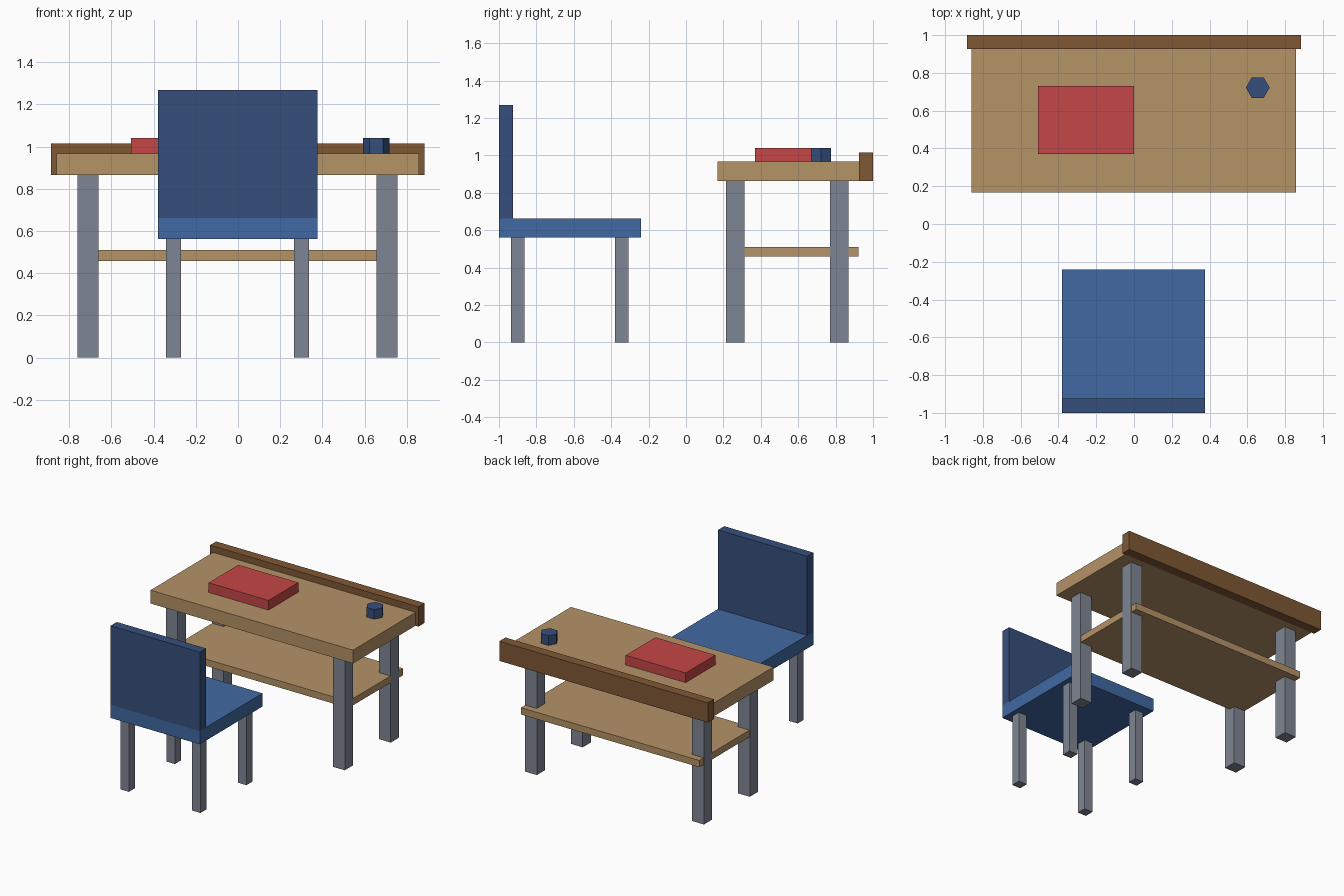
import bpy, math

if "Cube" in bpy.data.objects:
    bpy.data.objects.remove(bpy.data.objects["Cube"])


def material(name, rgb):
    """One flat colour, given as sRGB 0-255 and stored as linear."""
    m = bpy.data.materials.new(name)
    lin = [((c / 255 + 0.055) / 1.055) ** 2.4 for c in rgb]
    m.diffuse_color = (*lin, 1)
    m.use_nodes = True
    m.node_tree.nodes["Principled BSDF"].inputs["Base Color"].default_value = m.diffuse_color
    return m


wood = material("light wood", (181, 147, 103))
dark_wood = material("dark wood", (128, 88, 53))
steel = material("grey metal", (127, 134, 147))
blue = material("seat blue", (65, 105, 162))
navy = material("navy", (54, 79, 125))
red = material("book red", (197, 70, 71))


def box(name, x, y, z, mat):
    """Box from (min, max) ranges on each axis."""
    bpy.ops.mesh.primitive_cube_add(size=1, location=[sum(r) / 2 for r in (x, y, z)])
    ob = bpy.context.object
    ob.name = name
    ob.scale = [r[1] - r[0] for r in (x, y, z)]
    bpy.ops.object.transform_apply(location=False, rotation=False, scale=True)
    ob.data.materials.append(mat)
    return ob


def legs(prefix, xs, ys, width, top):
    """Four square legs standing on the floor."""
    for side, x in zip(("left", "right"), xs):
        for end, y in zip(("front", "back"), ys):
            box(f"{prefix}_{end}_{side}_leg", (x - width / 2, x + width / 2),
                (y - width / 2, y + width / 2), (0, top), steel)


# Desk
box("desk_top", (-0.86, 0.858), (0.168, 0.926), (0.864, 0.966), wood)
box("desk_back_rail", (-0.885, 0.883), (0.926, 1.0), (0.864, 1.015), dark_wood)
box("desk_shelf", (-0.758, 0.754), (0.262, 0.922), (0.458, 0.51), wood)
legs("desk", (-0.711, 0.706), (0.264, 0.82), 0.1, 0.864)

# Things on the desk
box("book", (-0.508, 0.0), (0.37, 0.73), (0.966, 1.04), red)
bpy.ops.mesh.primitive_cylinder_add(vertices=6, radius=0.063, depth=0.074,
                                    location=(0.655, 0.722, 1.003),
                                    rotation=(0, 0, math.radians(30)))
pot = bpy.context.object
pot.name = "ink_pot"
pot.data.materials.append(navy)

# Chair
box("chair_seat", (-0.38, 0.376), (-1.0, -0.24), (0.561, 0.662), blue)
box("chair_back", (-0.38, 0.376), (-1.0, -0.925), (0.662, 1.268), navy)
legs("chair", (-0.306, 0.301), (-0.9, -0.343), 0.072, 0.561)
